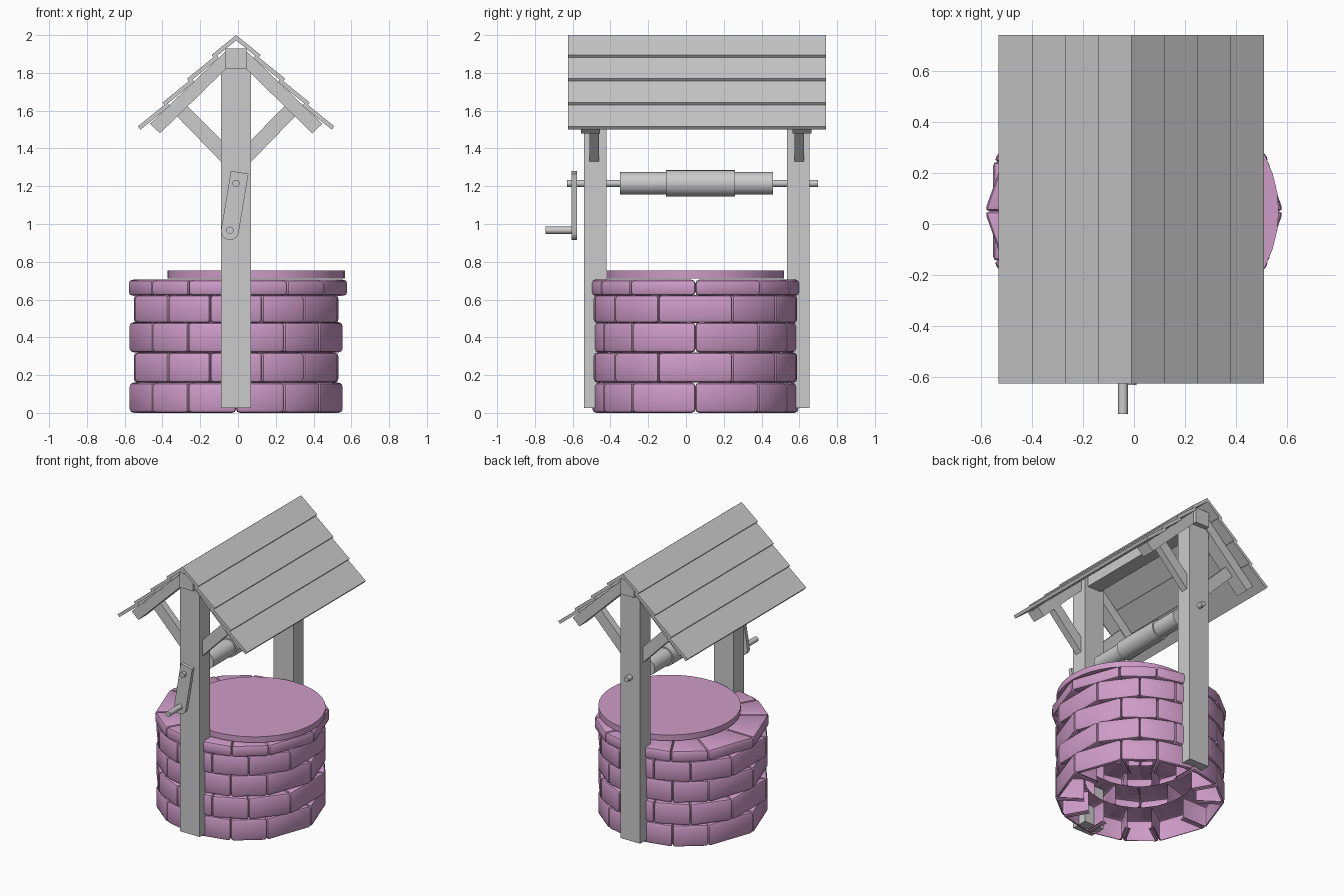
import bpy, bmesh, math
from mathutils import Vector

if "Cube" in bpy.data.objects:
    bpy.data.objects.remove(bpy.data.objects["Cube"])

CX = -0.01                      # x of the timber frame's centre line
WY = 0.05                       # y of the stone ring's centre

stone_mat = bpy.data.materials.new("stone_purple")
stone_mat.diffuse_color = (0.62, 0.33, 0.58, 1)
stone_mat.use_nodes = True
stone_mat.node_tree.nodes["Principled BSDF"].inputs["Base Color"].default_value = stone_mat.diffuse_color


def finish(name, bm, mat=None):
    bmesh.ops.recalc_face_normals(bm, faces=bm.faces)
    me = bpy.data.meshes.new(name)
    bm.to_mesh(me)
    bm.free()
    ob = bpy.data.objects.new(name, me)
    bpy.context.collection.objects.link(ob)
    if mat:
        me.materials.append(mat)
    return ob


def smooth(ob, deg=40):
    bpy.ops.object.select_all(action='DESELECT')
    ob.select_set(True)
    bpy.context.view_layer.objects.active = ob
    bpy.ops.object.shade_smooth_by_angle(angle=math.radians(deg))


def prism(name, pts, y0, y1):
    """Extrude an (x, z) outline along y."""
    bm = bmesh.new()
    a = [bm.verts.new((x, y0, z)) for x, z in pts]
    b = [bm.verts.new((x, y1, z)) for x, z in pts]
    bm.faces.new(a)
    bm.faces.new(b[::-1])
    n = len(pts)
    for i in range(n):
        j = (i + 1) % n
        bm.faces.new((a[i], b[i], b[j], a[j]))
    return finish(name, bm)


def rect(x0, x1, z0, z1):
    return [(x0, z0), (x1, z0), (x1, z1), (x0, z1)]


def rod(name, x, z, r, y0, y1, sides=20):
    pts = [(x + r * math.cos(2 * math.pi * i / sides),
            z + r * math.sin(2 * math.pi * i / sides)) for i in range(sides)]
    ob = prism(name, pts, y0, y1)
    smooth(ob)
    return ob


def stone_ring(name, joints, cx, rx, ry, z0, z1, open_bottom=False, r_in=0.37):
    """One course of wedge stones, rounded outside and open toward the shaft."""
    out = bmesh.new()
    tmp = bpy.data.meshes.new("tmp")
    for k, a0 in enumerate(joints):
        a1 = joints[(k + 1) % len(joints)]
        if a1 <= a0:
            a1 += 360
        bm = bmesh.new()
        vs = []
        for z in (z0, z1):
            for a, inner in ((a0, 0), (a1, 0), (a1, 1), (a0, 1)):
                t = math.radians(a)
                p = (r_in, r_in) if inner else (rx, ry)
                vs.append(bm.verts.new((cx + p[0] * math.sin(t), WY - p[1] * math.cos(t), z)))
        for f in ((0, 1, 2, 3), (4, 5, 6, 7), (0, 1, 5, 4), (1, 2, 6, 5), (2, 3, 7, 6), (3, 0, 4, 7)):
            bm.faces.new([vs[i] for i in f])
        bmesh.ops.recalc_face_normals(bm, faces=bm.faces)
        inner_vs = {vs[2], vs[3], vs[6], vs[7]}
        edges = [e for e in bm.edges if not (e.verts[0] in inner_vs and e.verts[1] in inner_vs)]
        bmesh.ops.bevel(bm, geom=edges, offset=0.02, segments=2, profile=0.5, affect='EDGES')
        bm.normal_update()
        mid = math.radians((a0 + a1) / 2)
        inward = Vector((-math.sin(mid), math.cos(mid), 0))
        dead = [f for f in bm.faces if f.normal.dot(inward) > 0.9
                or (open_bottom and f.normal.z < -0.95)]
        bmesh.ops.delete(bm, geom=dead, context='FACES')
        bm.to_mesh(tmp)
        bm.free()
        out.from_mesh(tmp)
    bpy.data.meshes.remove(tmp)
    smooth(finish(name, out, stone_mat), 35)


# Stone courses with staggered joints (degrees from the front)
quarter_a = [0, 27, 52, 90, 128, 153]
quarter_b = [14, 39, 69, 111, 141, 166]
joints_a = quarter_a + [a + 180 for a in quarter_a]
joints_b = quarter_b + [a + 180 for a in quarter_b]
stone_ring("stone_course_1", joints_a, CX, 0.57, 0.55, 0.0, 0.16, open_bottom=True)
stone_ring("stone_course_2", joints_b, CX, 0.58, 0.555, 0.16, 0.32)
stone_ring("stone_course_3", joints_a, CX, 0.57, 0.55, 0.32, 0.48)
stone_ring("stone_course_4", joints_b, CX, 0.58, 0.555, 0.475, 0.625)
stone_ring("cap_stones", joints_a, 0.0, 0.585, 0.565, 0.62, 0.705)

# Round lid, set off to the right
bm = bmesh.new()
bmesh.ops.create_cone(bm, cap_ends=True, segments=40, radius1=0.47, radius2=0.47, depth=0.042)
bmesh.ops.translate(bm, verts=bm.verts, vec=(0.097, WY, 0.733))
smooth(finish("well_lid", bm, stone_mat))

# Posts, rafters and braces at each end
for end, post_y, raft_y, brace_y in (("front", -0.48, -0.505, -0.485), ("back", 0.595, 0.615, 0.60)):
    prism(end + "_post", rect(CX - 0.08, CX + 0.08, 0.025, 1.89), post_y - 0.06, post_y + 0.06)
    for side, s in (("left", -1), ("right", 1)):
        rafter = [(0.456, 1.53), (0.403, 1.48), (0.05, 1.825), (0.045, 1.925)]
        brace = [(0.313, 1.57), (0.258, 1.625), (0.07, 1.435), (0.07, 1.32)]
        prism(f"{end}_{side}_rafter", [(CX + s * x, z) for x, z in rafter], raft_y - 0.05, raft_y + 0.05)
        prism(f"{end}_{side}_brace", [(CX + s * x, z) for x, z in brace], brace_y - 0.025, brace_y + 0.025)

# Ridge beam
prism("ridge_beam", rect(CX - 0.055, CX + 0.055, 1.82, 1.93), -0.58, 0.69)

# Lapped roof boards
c, sn, t = math.cos(math.radians(39)), math.sin(math.radians(39)), 0.022
for side, s in (("left", -1), ("right", 1)):
    for i in range(4):
        x, z = 0.13 * (i + 1), 1.895 - 0.126 * i
        if i == 0:
            top = [(0, 2.0), (0, 2.0 - t / c)]
        else:
            ux, uz = x - 0.2 * c, z + 0.2 * sn
            top = [(ux, uz), (ux - sn * t, uz - c * t)]
        pts = [(x, z)] + top + [(x - sn * t, z - c * t)]
        prism(f"{side}_roof_board_{i + 1}", [(CX + s * px, pz) for px, pz in pts], -0.625, 0.74)

# Winding drum on its axle
rod("axle", CX, 1.215, 0.019, -0.63, 0.70, 16)
rod("drum", CX, 1.215, 0.06, -0.35, 0.46, 24)
rod("rope_coil", CX, 1.215, 0.07, -0.105, 0.26, 24)

# Crank arm with rounded lower end, and its handle
hx, hz, r = -0.043, 0.962, 0.047
d, p = (0.164, 0.986), (0.986, -0.164)
arm = []
for i in range(11):
    a = math.pi * i / 10
    arm.append((hx + r * (math.cos(a) * p[0] - math.sin(a) * d[0]),
                hz + r * (math.cos(a) * p[1] - math.sin(a) * d[1])))
for k in (-1, 1):
    arm.append((hx + 0.316 * d[0] + k * r * p[0], hz + 0.316 * d[1] + k * r * p[1]))
prism("crank_arm", arm, -0.605, -0.578)
rod("crank_handle", hx, 0.967, 0.019, -0.745, -0.59, 16)
